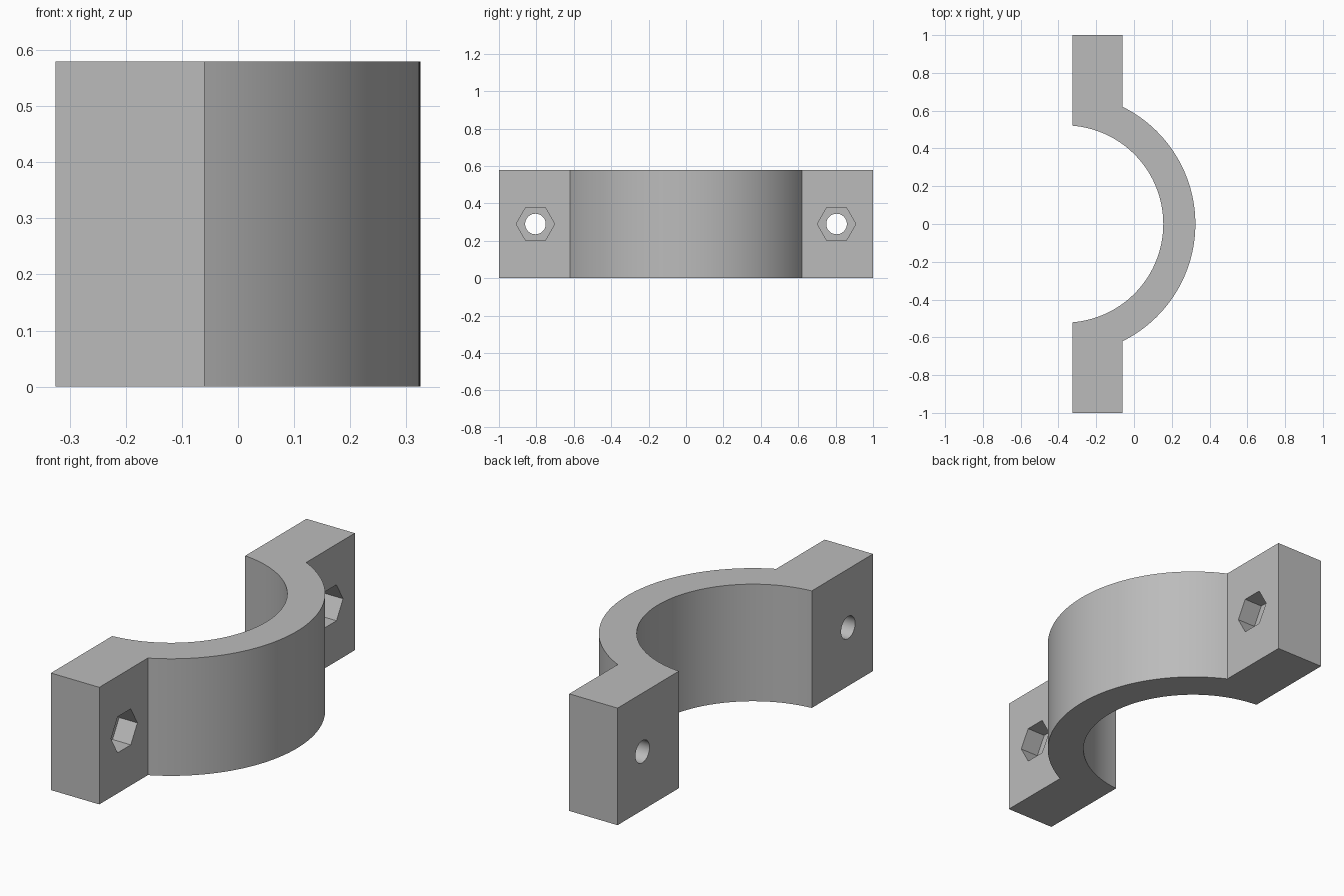
import bpy
import bmesh
import math
from mathutils import Matrix

cube = bpy.data.objects.get("Cube")
if cube:
    bpy.data.objects.remove(cube, do_unlink=True)

HEIGHT = 0.58
BACK, FACE, END = -0.325, -0.06, 1.0      # flange back, flange front, flange tip
CENTRE_X, R_IN, R_OUT = -0.367, 0.522, 0.692
BOLT_Y, HOLE_R, NUT_R, NUT_DEPTH = 0.805, 0.055, 0.103, 0.1
SEGMENTS = 64

grey = bpy.data.materials.new("plain grey")
grey.use_nodes = True
colour = (0.5, 0.5, 0.5, 1)
grey.diffuse_color = colour
grey.node_tree.nodes["Principled BSDF"].inputs["Base Color"].default_value = colour


def make_object(name, bm):
    mesh = bpy.data.meshes.new(name)
    bmesh.ops.recalc_face_normals(bm, faces=bm.faces)
    bm.to_mesh(mesh)
    bm.free()
    mesh.materials.append(grey)
    obj = bpy.data.objects.new(name, mesh)
    bpy.context.collection.objects.link(obj)
    return obj


def arc(radius, x_end):
    """Arc about the pipe axis, from -y to +y, ending where it meets x_end."""
    limit = math.acos((x_end - CENTRE_X) / radius)
    angles = [limit * (2 * i / SEGMENTS - 1) for i in range(SEGMENTS + 1)]
    return [(CENTRE_X + radius * math.cos(a), radius * math.sin(a)) for a in angles]


def bolt_cutter(name, radius, sides, x0, x1, y):
    """Prism along x, with a corner pointing along y."""
    bm = bmesh.new()
    place = (Matrix.Translation(((x0 + x1) / 2, y, HEIGHT / 2))
             @ Matrix.Rotation(math.pi / 2, 4, 'Y')
             @ Matrix.Rotation(math.pi / 2, 4, 'Z'))
    bmesh.ops.create_cone(bm, cap_ends=True, segments=sides, radius1=radius,
                          radius2=radius, depth=x1 - x0, matrix=place)
    obj = make_object(name, bm)
    # put a corner on the y axis whatever the starting angle
    first = obj.data.vertices[0].co
    turn = math.atan2(first.z - HEIGHT / 2, first.y - y)
    pivot = Matrix.Translation((0, y, HEIGHT / 2))
    obj.data.transform(pivot @ Matrix.Rotation(-turn, 4, 'X') @ pivot.inverted())
    obj.hide_render = True
    return obj


# Half clamp: curved band and two flanges from one extruded profile
outline = ([(BACK, -END), (FACE, -END)] + arc(R_OUT, FACE)
           + [(FACE, END), (BACK, END)] + arc(R_IN, BACK)[::-1])
bm = bmesh.new()
base = bm.faces.new([bm.verts.new((x, y, 0)) for x, y in outline])
top = bmesh.ops.extrude_face_region(bm, geom=[base])["geom"]
bmesh.ops.translate(bm, vec=(0, 0, HEIGHT),
                    verts=[v for v in top if isinstance(v, bmesh.types.BMVert)])
clamp = make_object("half_clamp", bm)
bpy.ops.object.select_all(action='DESELECT')
bpy.context.view_layer.objects.active = clamp
clamp.select_set(True)

# Bolt holes through the flanges, with hexagonal nut pockets in the outer faces
for y in (-BOLT_Y, BOLT_Y):
    for cutter in (bolt_cutter("bolt_hole_cutter", HOLE_R, 48, BACK - 0.1, FACE + 0.1, y),
                   bolt_cutter("nut_pocket_cutter", NUT_R, 6, FACE - NUT_DEPTH, FACE + 0.1, y)):
        cut = clamp.modifiers.new("cut", 'BOOLEAN')
        cut.operation = 'DIFFERENCE'
        cut.solver = 'EXACT'
        cut.object = cutter
        bpy.ops.object.modifier_apply(modifier=cut.name)
        bpy.data.objects.remove(cutter, do_unlink=True)

bpy.ops.object.shade_smooth_by_angle(angle=math.radians(30))
